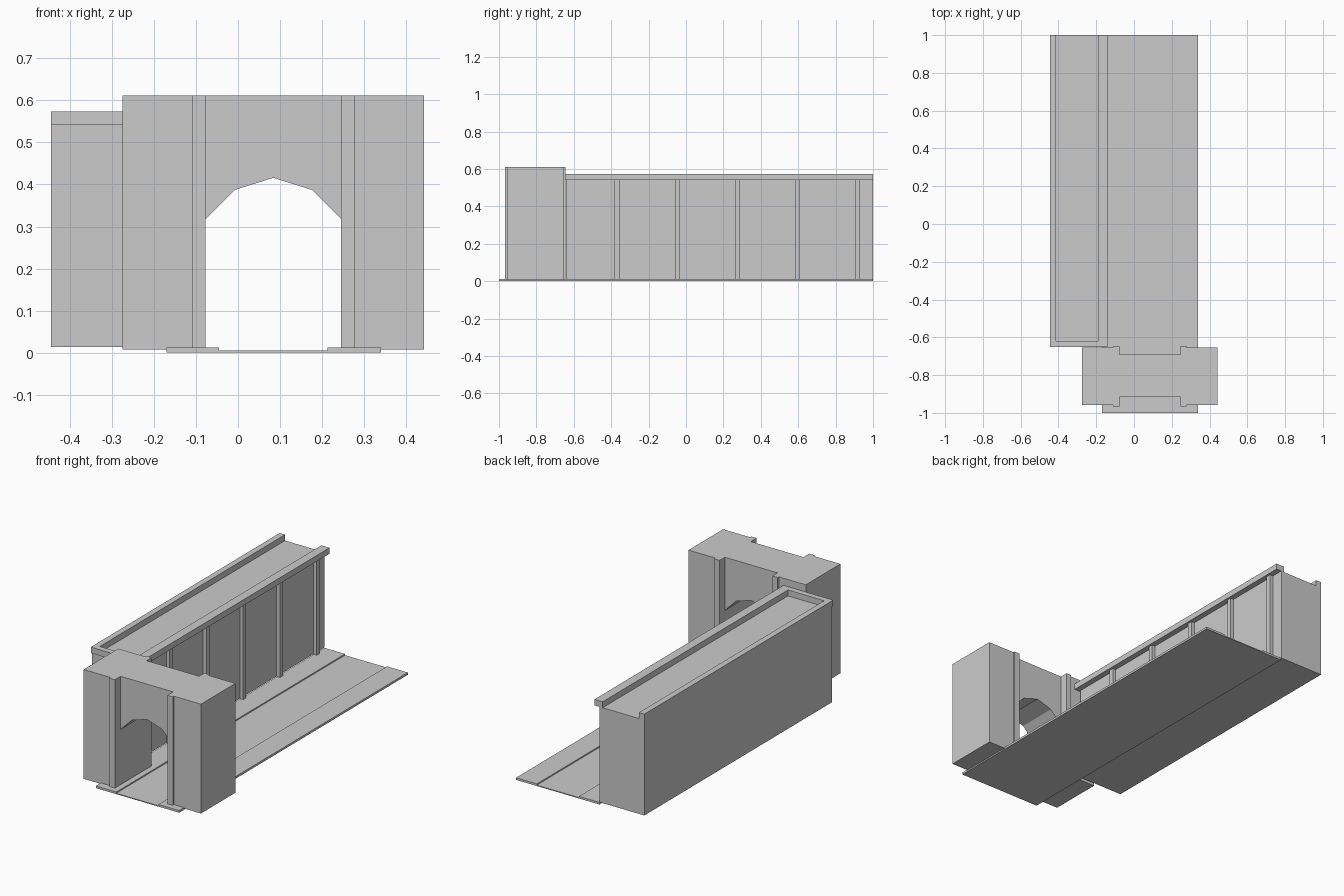
import bpy

if "Cube" in bpy.data.objects:
    bpy.data.objects.remove(bpy.data.objects["Cube"])


def prism(name, profile, lo, hi, axis):
    """Extrude a closed 2D profile: axis 'y' uses (x, z) points, axis 'z' uses (x, y)."""
    def point(p, t):
        return (p[0], t, p[1]) if axis == 'y' else (p[0], p[1], t)
    n = len(profile)
    verts = [point(p, t) for t in (lo, hi) for p in profile]
    faces = [list(range(n))[::-1], list(range(n, 2 * n))]
    faces += [[i, (i + 1) % n, n + (i + 1) % n, n + i] for i in range(n)]
    area = sum(profile[i][0] * profile[(i + 1) % n][1]
               - profile[(i + 1) % n][0] * profile[i][1] for i in range(n))
    # keep normals outward whichever way the profile winds
    if (area > 0) == (axis == 'y'):
        faces = [f[::-1] for f in faces]
    mesh = bpy.data.meshes.new(name)
    mesh.from_pydata(verts, [], faces)
    obj = bpy.data.objects.new(name, mesh)
    bpy.context.collection.objects.link(obj)
    return obj


def box(name, x0, x1, y0, y1, z0, z1):
    return prism(name, [(x0, y0), (x1, y0), (x1, y1), (x0, y1)], z0, z1, 'z')


# Road with raised pavements, laid as a short gate section and a long street section
road = [(-0.17, 0), (0.34, 0), (0.34, 0.012), (0.213, 0.012), (0.213, 0.005),
        (-0.045, 0.005), (-0.045, 0.012), (-0.17, 0.012)]
prism("gate_road", road, -1.0, -0.61, 'y')
prism("street_road", road, -0.61, 1.0, 'y')

# Gate: mirrored piers with a pilaster strip front and back beside the opening
CX, HALF, OPEN, STRIP = 0.084, 0.359, 0.161, 0.194
FRONT, BACK = -0.957, -0.655
for side, label in ((-1, "left"), (1, "right")):
    plan = [(HALF, FRONT), (HALF, BACK), (STRIP, BACK), (STRIP, BACK + 0.01),
            (OPEN, BACK + 0.01), (OPEN, FRONT - 0.01), (STRIP, FRONT - 0.01),
            (STRIP, FRONT)]
    prism(label + "_gate_pier", [(CX + side * x, y) for x, y in plan], 0.007, 0.612, 'z')

# Recessed panel over the faceted arch
arch = [(-OPEN, 0.318), (-0.092, 0.387), (0, 0.416), (0.092, 0.387), (OPEN, 0.318)]
panel = [(-OPEN, 0.612)] + arch + [(OPEN, 0.612)]
prism("gate_arch", [(CX + x, z) for x, z in panel], -0.917, -0.69, 'y')

# Long city wall with evenly spaced pilasters on the street side
box("wall_body", -0.445, -0.172, -0.642, 1.0, 0.013, 0.541)
for i in range(5):
    y = -0.368 + 0.3215 * i
    box("wall_pilaster", -0.173, -0.152, y - 0.013, y + 0.013, 0.012, 0.541)

# Parapet around three sides of the wall walk, overhanging the street
parapet = [(-0.445, 1), (-0.445, -0.652), (-0.14, -0.652), (-0.14, 1),
           (-0.19, 1), (-0.19, -0.62), (-0.412, -0.62), (-0.412, 1)]
prism("wall_parapet", parapet, 0.541, 0.574, 'z')
